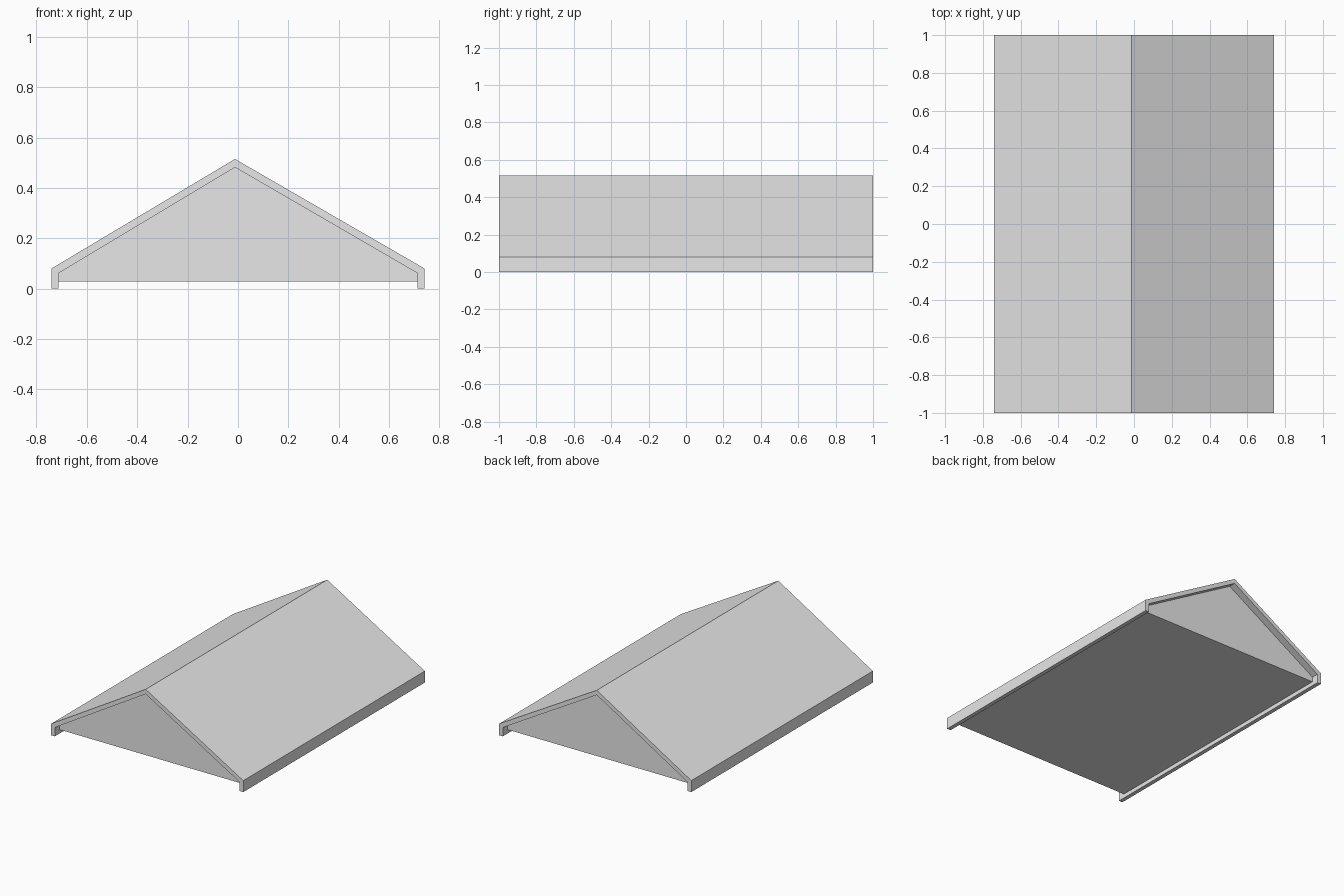
import bpy
import bmesh

cube = bpy.data.objects.get("Cube")
if cube:
    bpy.data.objects.remove(cube, do_unlink=True)

grey = bpy.data.materials.new("light grey")
grey.use_nodes = True
colour = (0.8, 0.8, 0.8, 1)
grey.diffuse_color = colour
grey.node_tree.nodes["Principled BSDF"].inputs["Base Color"].default_value = colour


def extrude_profile(name, profile, half_length):
    """Extrude an x-z outline along y, centred on y = 0."""
    bm = bmesh.new()
    face = bm.faces.new([bm.verts.new((x, -half_length, z)) for x, z in profile])
    result = bmesh.ops.extrude_face_region(bm, geom=[face])
    verts = [v for v in result["geom"] if isinstance(v, bmesh.types.BMVert)]
    bmesh.ops.translate(bm, verts=verts, vec=(0, 2 * half_length, 0))
    bmesh.ops.recalc_face_normals(bm, faces=bm.faces)
    mesh = bpy.data.meshes.new(name)
    bm.to_mesh(mesh)
    bm.free()
    mesh.materials.append(grey)
    obj = bpy.data.objects.new(name, mesh)
    bpy.context.collection.objects.link(obj)
    return obj


def gable_line(half_width, bottom, eave, ridge):
    """Outline from left eave over the slightly off-centre ridge to the right."""
    return [(-half_width, bottom), (-half_width, eave), (-0.012, ridge),
            (half_width, eave), (half_width, bottom)]


outer = gable_line(0.741, 0, 0.08, 0.515)
inner = gable_line(0.712, 0, 0.062, 0.482)
infill = gable_line(0.712, 0.028, 0.062, 0.482)

# Roof covering with the turned-down eaves
extrude_profile("roof_shell", outer + inner[::-1], 1.0)

# Recessed gable walls and flat ceiling underneath
extrude_profile("gable_infill", infill, 0.95)
